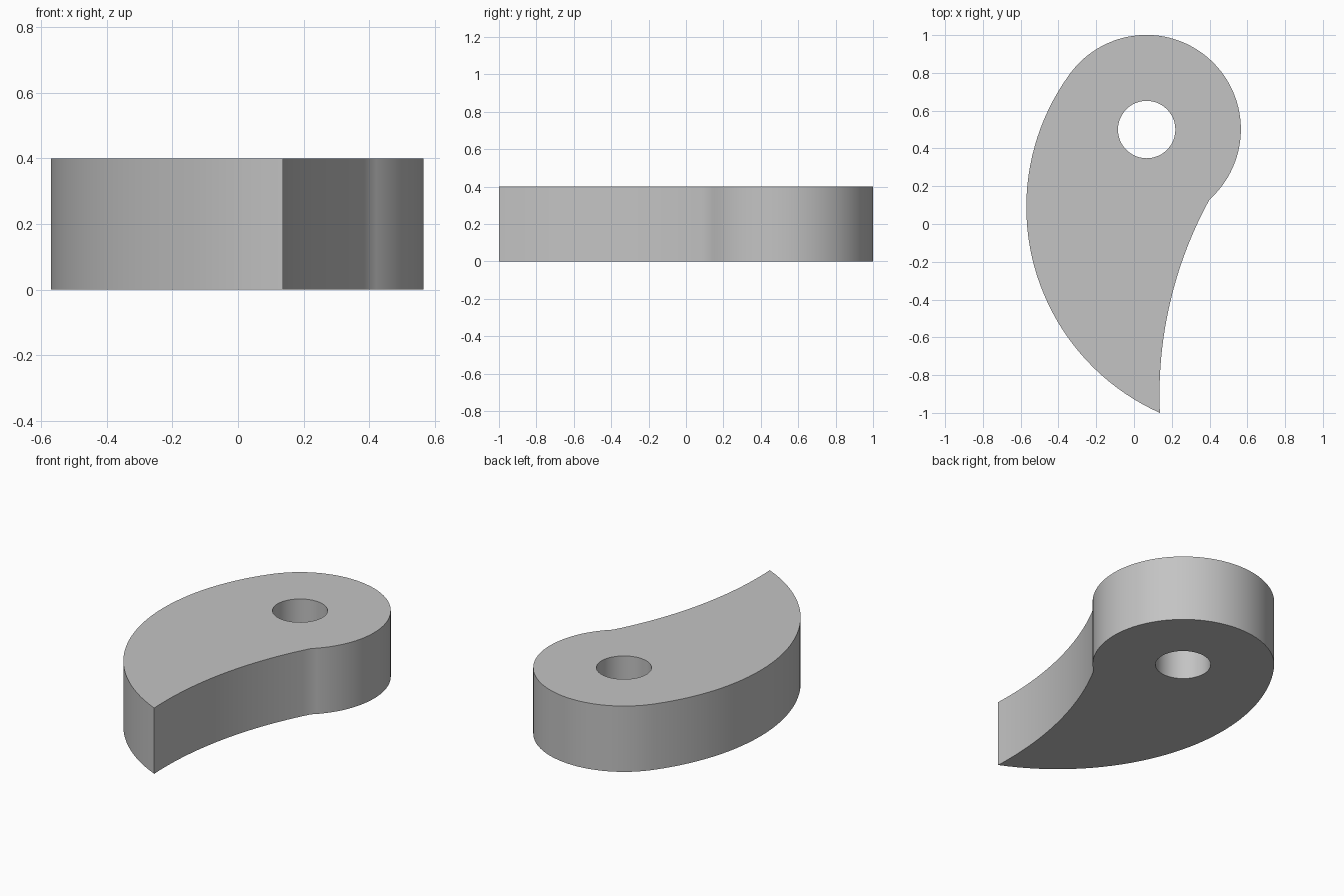
import bpy
import bmesh
import math
from mathutils import Vector

cube = bpy.data.objects.get("Cube")
if cube:
    bpy.data.objects.remove(cube, do_unlink=True)

THICKNESS = 0.4
HEAD = Vector((0.067, 0.5))
HOLE_RADIUS = 0.152
TIP = Vector((0.137, -1.0))
BACK_JOIN = Vector((-0.343, 0.79))
NECK_JOIN = Vector((0.40, 0.13))


def arc(center, start, end, steps, turn):
    """Points from start towards end around center; turn is 1 (ccw) or -1 (cw)."""
    center = Vector(center)
    a, b = start - center, end - center
    a0 = math.atan2(a.y, a.x)
    sweep = (turn * (math.atan2(b.y, b.x) - a0)) % math.tau
    points = []
    for i in range(steps):
        t = i / steps
        angle = a0 + turn * sweep * t
        radius = a.length + (b.length - a.length) * t
        points.append(center + radius * Vector((math.cos(angle), math.sin(angle))))
    return points


def add_loop(curve, points):
    spline = curve.splines.new('POLY')
    spline.points.add(len(points) - 1)
    for p, co in zip(spline.points, points):
        p.co = (co.x, co.y, 0, 1)
    spline.use_cyclic_u = True


# Outline: round head, long convex back, concave belly
outline = arc(HEAD, NECK_JOIN, BACK_JOIN, 56, 1)
outline += arc((0.623, 0.09), BACK_JOIN, TIP, 40, 1)
outline += arc((2.285, -0.9), TIP, NECK_JOIN, 24, -1)

# Round pivot hole
hole = [HEAD + HOLE_RADIUS * Vector((math.cos(a), math.sin(a)))
        for a in (math.tau * i / 48 for i in range(48))]

curve = bpy.data.curves.new("cam_profile", 'CURVE')
curve.dimensions = '2D'
curve.fill_mode = 'BOTH'
curve.extrude = THICKNESS / 2
add_loop(curve, outline)
add_loop(curve, hole)

cam = bpy.data.objects.new("teardrop_cam", curve)
bpy.context.collection.objects.link(cam)
bpy.ops.object.select_all(action='DESELECT')
cam.select_set(True)
bpy.context.view_layer.objects.active = cam
bpy.ops.object.convert(target='MESH')
cam = bpy.context.view_layer.objects.active

# Weld caps to walls and rest the part on the ground
bm = bmesh.new()
bm.from_mesh(cam.data)
bmesh.ops.remove_doubles(bm, verts=bm.verts[:], dist=0.0005)
bmesh.ops.translate(bm, verts=bm.verts[:], vec=(0, 0, THICKNESS / 2))
bmesh.ops.recalc_face_normals(bm, faces=bm.faces[:])
bm.to_mesh(cam.data)
bm.free()

# Plain grey
grey = bpy.data.materials.new("plain_grey")
grey.use_nodes = True
color = (0.55, 0.55, 0.55, 1)
grey.diffuse_color = color
grey.node_tree.nodes["Principled BSDF"].inputs["Base Color"].default_value = color
cam.data.materials.clear()
cam.data.materials.append(grey)

bpy.ops.object.shade_smooth_by_angle(angle=math.radians(30))
